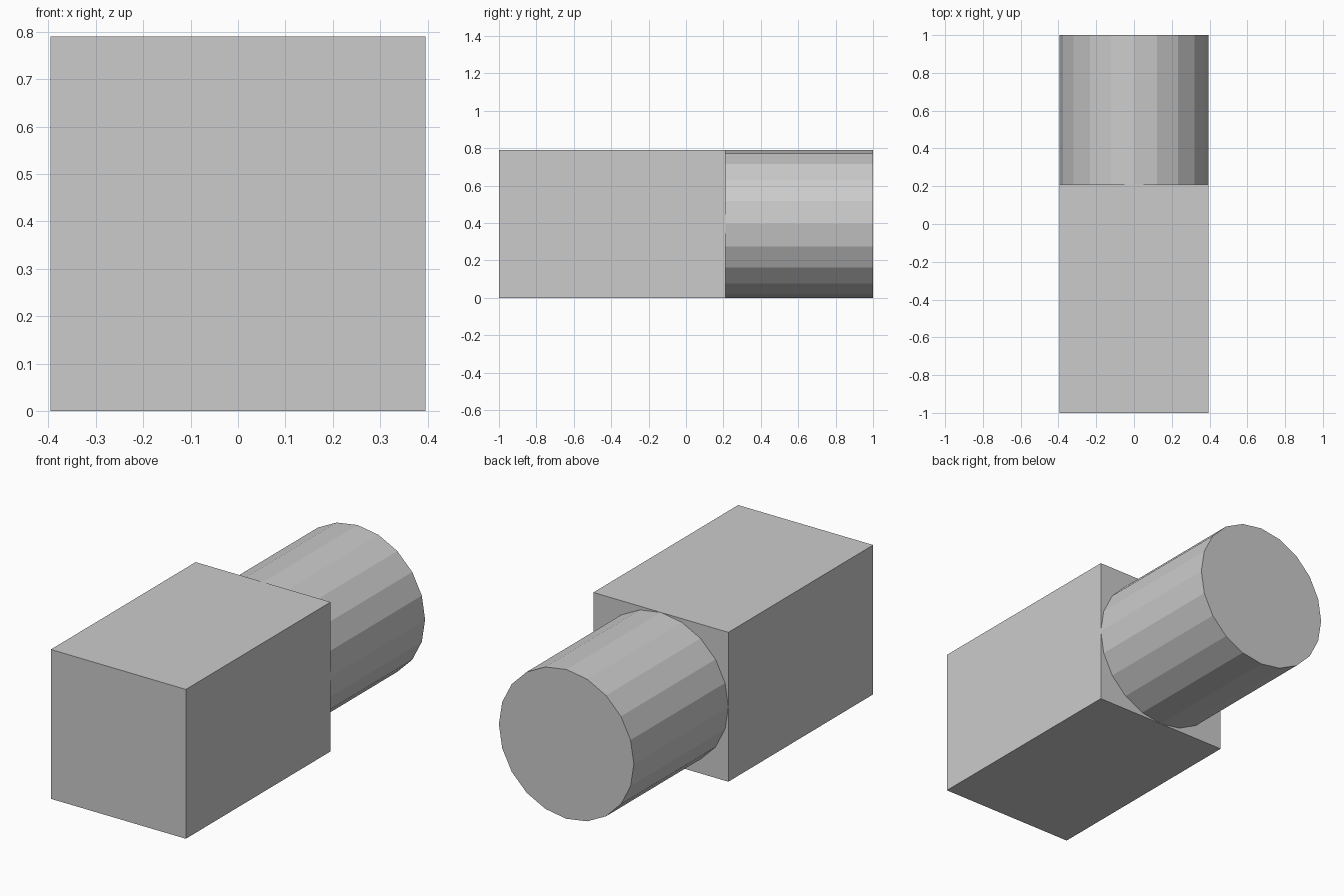
import bpy
from math import pi

if "Cube" in bpy.data.objects:
    bpy.data.objects.remove(bpy.data.objects["Cube"])

R = 0.395        # half width of the block and radius of the barrel
JOIN_Y = 0.21    # plane where the block meets the barrel

# Square block at the front
bpy.ops.mesh.primitive_cube_add(size=1, location=(0, (JOIN_Y - 1) / 2, R))
block = bpy.context.object
block.name = "square_block"
block.scale = (2 * R, JOIN_Y + 1, 2 * R)
bpy.ops.object.transform_apply(location=False, rotation=False, scale=True)

# Twenty-sided flat-shaded barrel at the back
bpy.ops.mesh.primitive_cylinder_add(
    vertices=20, radius=R, depth=1 - JOIN_Y,
    location=(0, (JOIN_Y + 1) / 2, R), rotation=(pi / 2, 0, 0))
barrel = bpy.context.object
barrel.name = "round_barrel"
